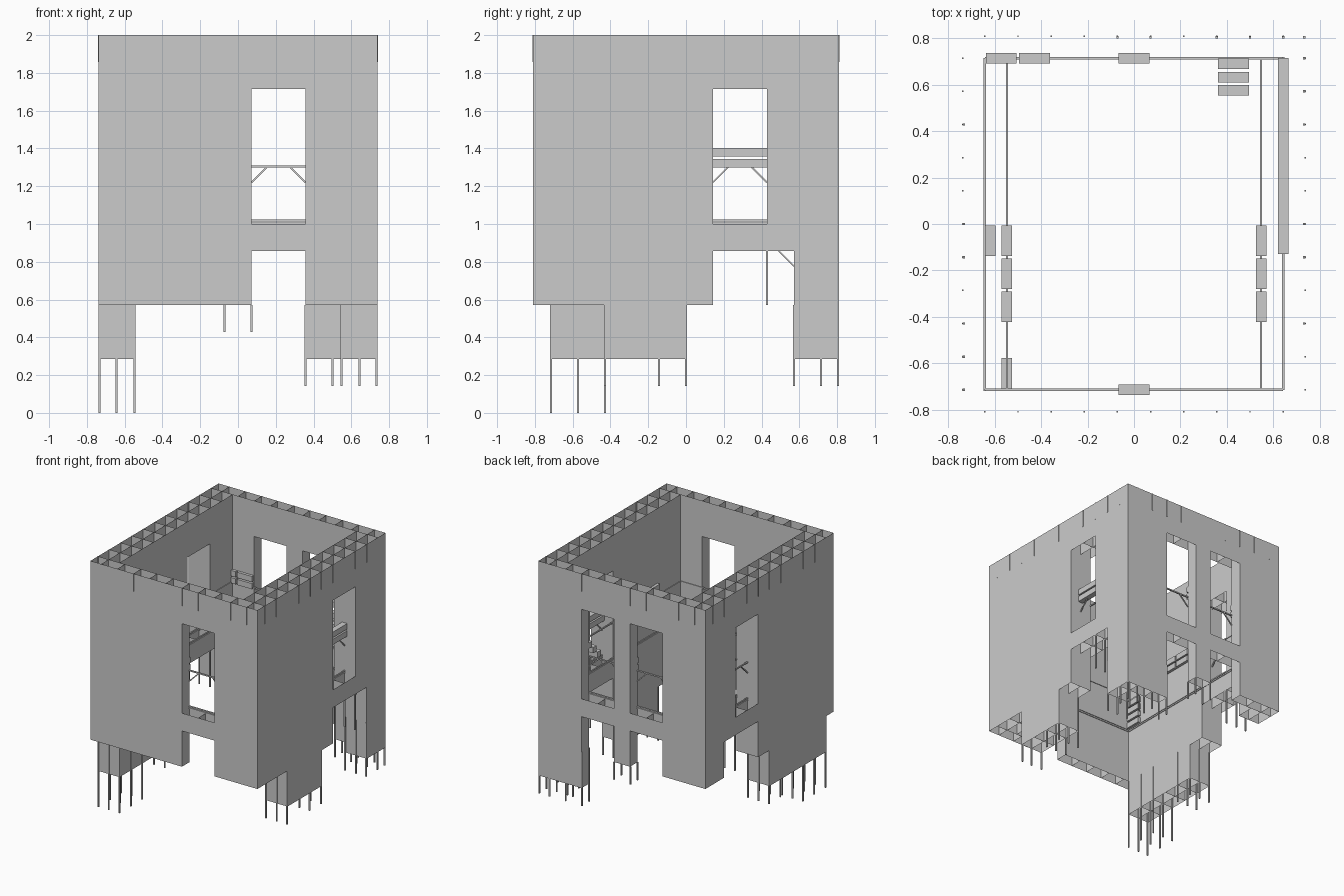
import bpy, bmesh
from mathutils import Vector

if "Cube" in bpy.data.objects:
    bpy.data.objects.remove(bpy.data.objects["Cube"])

U = 1 / 7            # grid module
T = 2 * U / 3        # thickness of one row of cells
LEVELS = [2, 4, 6, 7, 12, 14]
XW, YW = 4.5 * U, 5 * U
ROD = 0.01
BOARD = 0.045


def finish(name, bm):
    mesh = bpy.data.meshes.new(name)
    bm.to_mesh(mesh)
    bm.free()
    obj = bpy.data.objects.new(name, mesh)
    bpy.context.collection.objects.link(obj)
    return obj


def sheet(bm, a, b, slices):
    """Vertical sheet from a to b, one face per continuous run of slices."""
    runs = []
    for i in sorted(slices):
        if runs and runs[-1][1] == i:
            runs[-1][1] = i + 1
        else:
            runs.append([i, i + 1])
    for lo, hi in runs:
        z0, z1 = LEVELS[lo] * U, LEVELS[hi] * U
        bm.faces.new([bm.verts.new(p) for p in
                      ((*a, z0), (*b, z0), (*b, z1), (*a, z1))])


def filled(kind):
    """Slices of a wall bay; 'w' is a bay holding a window."""
    if kind == "w":
        return {2, 4}
    return set(range(LEVELS.index(kind), len(LEVELS) - 1))


def wall(name, lines, bays, layers, place):
    bm = bmesh.new()
    bays = [filled(k) for k in bays]
    for s0, s1, bay in zip(lines, lines[1:], bays):
        for d in layers:
            sheet(bm, place(s0, d), place(s1, d), bay)
    for i, s in enumerate(lines):
        near = set().union(*bays[max(i - 1, 0):i + 1])
        for d0, d1 in zip(layers, layers[1:]):
            sheet(bm, place(s, d0), place(s, d1), near)
    return finish(name, bm)


def box(bm, lo, hi):
    lo, hi = Vector(lo), Vector(hi)
    verts = bmesh.ops.create_cube(bm, size=1)["verts"]
    bmesh.ops.scale(bm, vec=hi - lo, verts=verts)
    bmesh.ops.translate(bm, vec=(lo + hi) / 2, verts=verts)


def bar(bm, a, b, r=ROD / 2):
    """Square rod between two points."""
    a, b = Vector(a), Vector(b)
    verts = bmesh.ops.create_cube(bm, size=1)["verts"]
    bmesh.ops.scale(bm, vec=(2 * r, 2 * r, (b - a).length), verts=verts)
    rot = (b - a).to_track_quat("Z", "Y").to_matrix()
    bmesh.ops.rotate(bm, cent=(0, 0, 0), matrix=rot, verts=verts)
    bmesh.ops.translate(bm, vec=(a + b) / 2, verts=verts)


# Cellular walls
x_lines = [-XW - T] + [(i - 4.5) * U for i in range(10)] + [XW + T]
y_lines = [(i - 5) * U for i in range(11)]
x_layers = [XW - T, XW, XW + T]
y_layers = [YW, YW + T]

wall("front_wall", x_lines, [4] * 6 + ["w"] * 2 + [4] * 3, y_layers,
     lambda s, d: (s, -d))
wall("back_wall", x_lines, [4] * 3 + ["w"] * 2 + [4] + ["w"] * 2 + [2] * 3,
     y_layers, lambda s, d: (s, d))
wall("left_wall", y_lines, [4] * 2 + [2] * 3 + [4] + ["w"] * 2 + [6, 2],
     x_layers, lambda s, d: (d, s))
wall("right_wall", y_lines, [2] * 5 + [4] + ["w"] * 2 + [6, 4],
     x_layers, lambda s, d: (-d, s))

# Stilts below the wall sections
bm = bmesh.new()


def stilt(x, y, z0, z1):
    inset = ROD / 2
    x = max(-XW - T + inset, min(XW + T - inset, x))
    y = max(-YW - T + inset, min(YW + T - inset, y))
    bar(bm, (x, y, z0 * U), (x, y, z1 * U))


for d in x_layers:
    for j in (-5, -4, -3):
        stilt(-d, j * U, 0, 4)
    for j in (-1, 0):
        stilt(-d, j * U, 1, 4)
    for j in (-3, -1, 0, 4, 5):
        stilt(d, j * U, 1, 4)
    for side in (-1, 1):
        stilt(side * d, 3 * U, 4, 6)
for d in y_layers:
    for i in (2.5, 3.5, 4.5):
        stilt(i * U, d, 1, 4)
    for i in (-0.5, 0.5):
        stilt(i * U, d, 3, 4)
stilt(XW + T, YW + T, 1, 4)
finish("stilts", bm)

# Short rods along the open wall tops
bm = bmesh.new()
for side in (-1, 1):
    for s in x_lines[1:-1]:
        bar(bm, (s, side * (YW + T), 13 * U), (s, side * (YW + T), 2), 0.003)
    for s in y_lines:
        bar(bm, (side * (XW + T), s, 13 * U), (side * (XW + T), s, 2), 0.003)
finish("top_rods", bm)

# Horizontal rails through the windows and along the inner faces
bm = bmesh.new()
for z in (1.003, 1.018, 1.305):
    for side in (-1, 1):
        bar(bm, (-XW, side * YW, z), (XW, side * YW, z))
        for x in (XW, XW - T):
            bar(bm, (side * x, -YW, z), (side * x, YW, z))
finish("rails", bm)

# Diagonal braces beneath the upper rails and lintels
bm = bmesh.new()
B = 0.08
for side in (-1, 1):
    for s, way in ((1, 1), (3, -1)):
        bar(bm, (side * XW, s * U, 1.3 - B),
            (side * XW, s * U + way * B, 1.3), 0.004)
    bar(bm, (side * XW, 4 * U, 6 * U - B),
        (side * XW, 4 * U - B, 6 * U), 0.004)
    for s, way in ((0.5, 1), (2.5, -1)):
        bar(bm, (s * U, side * YW, 1.3 - B),
            (s * U + way * B, side * YW, 1.3), 0.004)
for s, way in ((-2.5, 1), (-0.5, -1)):
    bar(bm, (s * U, YW, 1.3 - B), (s * U + way * B, YW, 1.3), 0.004)
finish("braces", bm)

# Stacked boards
bm = bmesh.new()
H = BOARD / 2


def stack_x(x, y, heights=(1.3, 1.357)):
    for z in heights:
        box(bm, (x - 0.066, y - H, z), (x + 0.066, y + H, z + BOARD))


def stack_y(x, y, heights=(1.3, 1.357)):
    for z in heights:
        box(bm, (x - H, y - 0.066, z), (x + H, y + 0.066, z + BOARD))


for x in (-4, -3, 0):
    stack_x(x * U, YW)
stack_x(0, -YW)
for j in (-0.5, -1.5, -2.5):
    for side in (-1, 1):
        stack_y(side * (XW - T), j * U)
stack_y(-XW + H, -0.5 * U)
stack_y(-XW + T, -4.5 * U, (1.02, 1.08, 1.14, 1.2))
for z in (1.3, 1.357):
    box(bm, (XW - H, -0.13, z), (XW + H, YW, z + BOARD))
finish("boards", bm)

# Small flight of steps by the back wall
bm = bmesh.new()
for i in range(3):
    stack_x(3 * U, 0.69 - i * 0.057, (1.36 - i * 0.057,))
finish("steps", bm)
